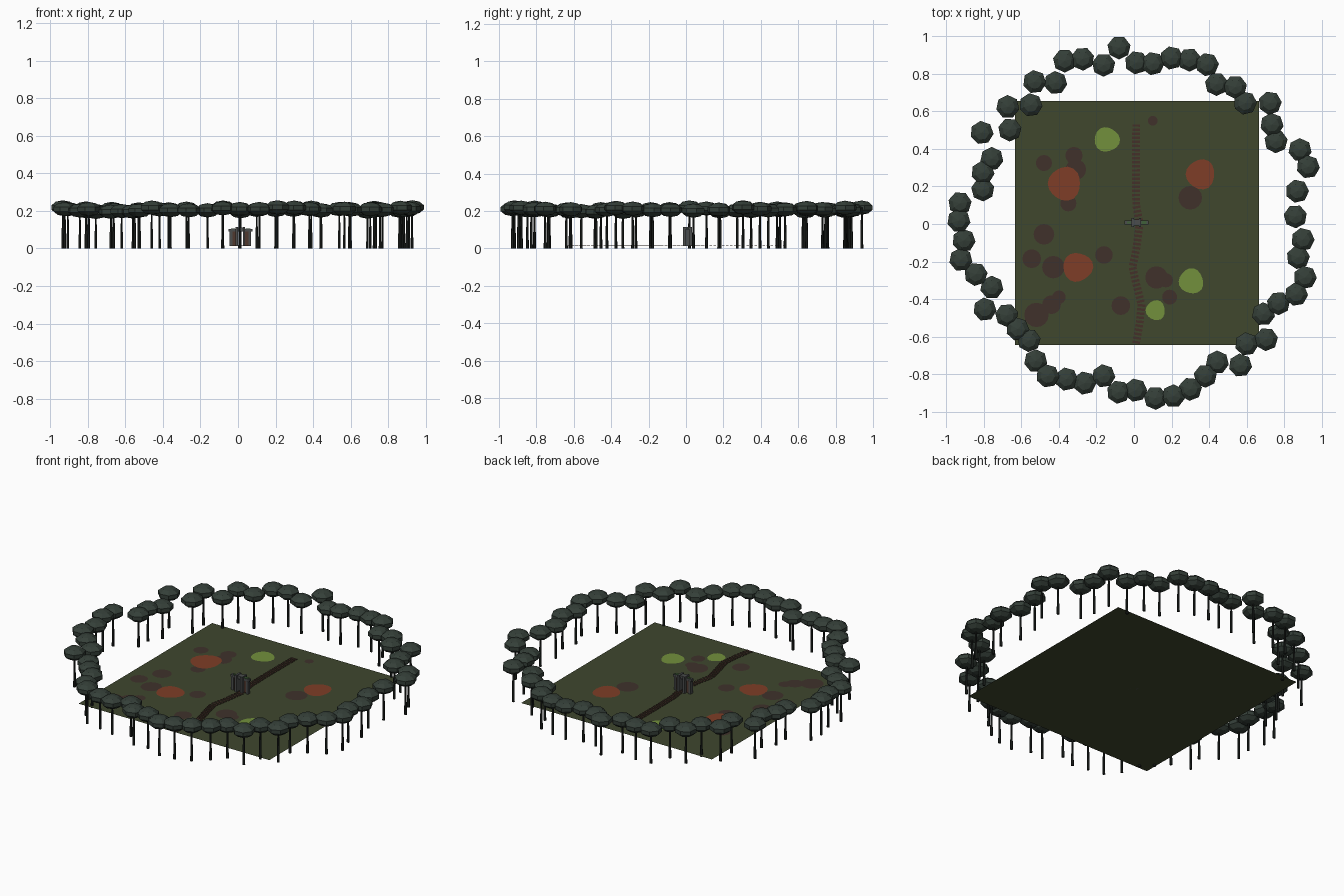
import bpy, bmesh, math, random
from mathutils import Matrix, Vector

random.seed(4)
GZ = 0.012
CX, CY = 0.015, 0.005


def mat(name, r, g, b):
    m = bpy.data.materials.new(name)
    m.diffuse_color = (r, g, b, 1)
    return m


GRASS = mat("grass", 0.05, 0.063, 0.027)
LEAF = mat("dark_leaf", 0.035, 0.05, 0.04)
BARK = mat("bark", 0.012, 0.015, 0.013)
RED = mat("red_soil", 0.21, 0.047, 0.02)
LIME = mat("lime_grass", 0.17, 0.28, 0.045)
MUD = mat("mud", 0.05, 0.031, 0.024)
PLANK = mat("plank", 0.06, 0.03, 0.022)
STONE = mat("stone", 0.07, 0.075, 0.075)
DOOR = mat("door_wood", 0.08, 0.04, 0.028)
MOSS = mat("moss", 0.05, 0.12, 0.04)


def finish(name, bm, material):
    me = bpy.data.meshes.new(name)
    bm.to_mesh(me)
    bm.free()
    me.materials.append(material)
    ob = bpy.data.objects.new(name, me)
    bpy.context.collection.objects.link(ob)
    return ob


def add_box(bm, c, s, rot=0):
    bmesh.ops.create_cube(bm, size=1, matrix=Matrix.Translation(c)
                          @ Matrix.Rotation(rot, 4, 'Z') @ Matrix.Diagonal((*s, 1)))


def boxes(name, items, material):
    bm = bmesh.new()
    for c, s in items:
        add_box(bm, c, s)
    return finish(name, bm, material)


def patches(name, spots, material, z, sides, wobble):
    # flat blobs lying on the ground
    bm = bmesh.new()
    for x, y, r in spots:
        ph = random.uniform(0, 6)
        vs = []
        for i in range(sides):
            a = 2 * math.pi * i / sides
            k = r * (1 + wobble * math.sin(3 * a + ph) + wobble * 0.5 * math.sin(2 * a + ph))
            vs.append(bm.verts.new((x + k * math.cos(a), y + k * math.sin(a), z)))
        bm.faces.new(vs)
    return finish(name, bm, material)


# ground sheet
bm = bmesh.new()
bmesh.ops.create_grid(bm, x_segments=8, y_segments=8, size=0.65,
                      matrix=Matrix.Translation((CX, CY, GZ)))
finish("ground", bm, GRASS)

# soil and grass patches
patches("mud_patches", [
    (-0.48, 0.325, 0.043), (-0.32, 0.365, 0.046), (-0.31, 0.29, 0.055), (-0.35, 0.11, 0.043),
    (-0.48, -0.055, 0.055), (-0.545, -0.185, 0.05), (-0.43, -0.23, 0.06), (-0.16, -0.165, 0.047),
    (-0.52, -0.485, 0.065), (-0.44, -0.43, 0.05), (-0.4, -0.39, 0.036), (-0.07, -0.435, 0.05),
    (0.12, -0.285, 0.06), (0.17, -0.3, 0.038), (0.19, -0.39, 0.04), (0.3, 0.14, 0.063),
    (0.1, 0.55, 0.026)], MUD, GZ + 0.0008, 16, 0)
patches("red_patches", [(-0.37, 0.215, 0.088), (0.355, 0.265, 0.078), (-0.3, -0.23, 0.078)],
        RED, GZ + 0.0018, 18, 0.05)
patches("lime_patches", [(-0.145, 0.45, 0.066), (0.305, -0.305, 0.066), (0.115, -0.46, 0.052)],
        LIME, GZ + 0.0018, 18, 0.05)

# winding plank path
path = [(0.012, 0.53), (0.01, 0.29), (0.012, 0.10), (0.03, 0.0), (0.012, -0.135), (-0.008, -0.23),
        (0.012, -0.32), (0.04, -0.43), (0.03, -0.53), (0.012, -0.63)]
bm = bmesh.new()
n = 54
for i in range(n):
    y = 0.525 - 1.155 * i / (n - 1)
    for (x0, y0), (x1, y1) in zip(path, path[1:]):
        if y1 <= y <= y0:
            x = x0 + (x1 - x0) * (y0 - y) / (y0 - y1)
            rot = math.atan2(y1 - y0, x1 - x0) + math.pi / 2
            add_box(bm, (x, y, GZ + 0.003), (0.042, 0.013, 0.003), rot)
            break
finish("path_planks", bm, PLANK)

# stone gate in the middle
gx, gy = 0.013, 0.008
boxes("gate_pillars", [((gx + s * 0.019, gy, GZ + 0.051), (0.013, 0.046, 0.102)) for s in (-1, 1)]
      + [((gx + s * 0.05, gy, GZ + 0.04), (0.014, 0.022, 0.08)) for s in (-1, 1)], STONE)
boxes("gate_lintel", [((gx, gy, GZ + 0.085), (0.126, 0.02, 0.014)),
                      ((gx, gy, GZ + 0.094), (0.05, 0.03, 0.01))], STONE)
boxes("gate_panels", [((gx + s * 0.034, gy, GZ + 0.04), (0.022, 0.01, 0.078))
                      for s in (-1, 1)], DOOR)
boxes("gate_moss", [((gx + 0.04, gy, GZ + 0.0935), (0.028, 0.016, 0.004)),
                    ((gx - 0.04, gy, GZ + 0.0935), (0.02, 0.012, 0.003))], MOSS)

# ring of trees
spots = [(-.08, .94), (.013, .86), (.10, .855), (.20, .885), (.295, .875), (.39, .85), (.44, .745),
         (.54, .73), (.593, .645), (.725, .645), (.735, .53), (.757, .44), (.885, .395), (.928, .305),
         (.87, .175), (.86, .04), (.90, -.083), (.875, -.178), (.912, -.285), (.865, -.375),
         (.77, -.423), (.69, -.48), (.705, -.615), (.60, -.64), (.567, -.753), (.444, -.737),
         (.38, -.81), (.30, -.88), (.21, -.917), (.114, -.928), (.008, -.886), (-.083, -.896),
         (-.162, -.81), (-.263, -.848), (-.36, -.827), (-.46, -.81), (-.524, -.73), (-.56, -.62),
         (-.62, -.56), (-.678, -.487), (-.795, -.455), (-.758, -.338), (-.843, -.268),
         (-.923, -.19), (-.907, -.088), (-.934, .018), (-.928, .11), (-.806, .183), (-.806, .274),
         (-.758, .348), (-.811, .487), (-.662, .502), (-.673, .625), (-.55, .635), (-.53, .758),
         (-.418, .753), (-.37, .87), (-.274, .88), (-.162, .848)]
leaf, bark = bmesh.new(), bmesh.new()
for x, y in spots:
    # outer trees stand slightly taller
    h = 0.205 + 0.12 * (math.hypot(x, y) - 0.87) + random.uniform(-0.006, 0.006)
    bmesh.ops.create_uvsphere(leaf, u_segments=7, v_segments=5, radius=1,
                              matrix=Matrix.Translation((x, y, h))
                              @ Matrix.Rotation(random.uniform(0, 0.5), 4, 'Z')
                              @ Matrix.Diagonal((0.066, 0.066, 0.038, 1)))
    bmesh.ops.create_cone(bark, cap_ends=True, segments=6, radius1=0.008, radius2=0.005,
                          depth=h - 0.02, matrix=Matrix.Translation((x, y, (h - 0.02) / 2)))
finish("tree_canopies", leaf, LEAF)
finish("tree_trunks", bark, BARK)
